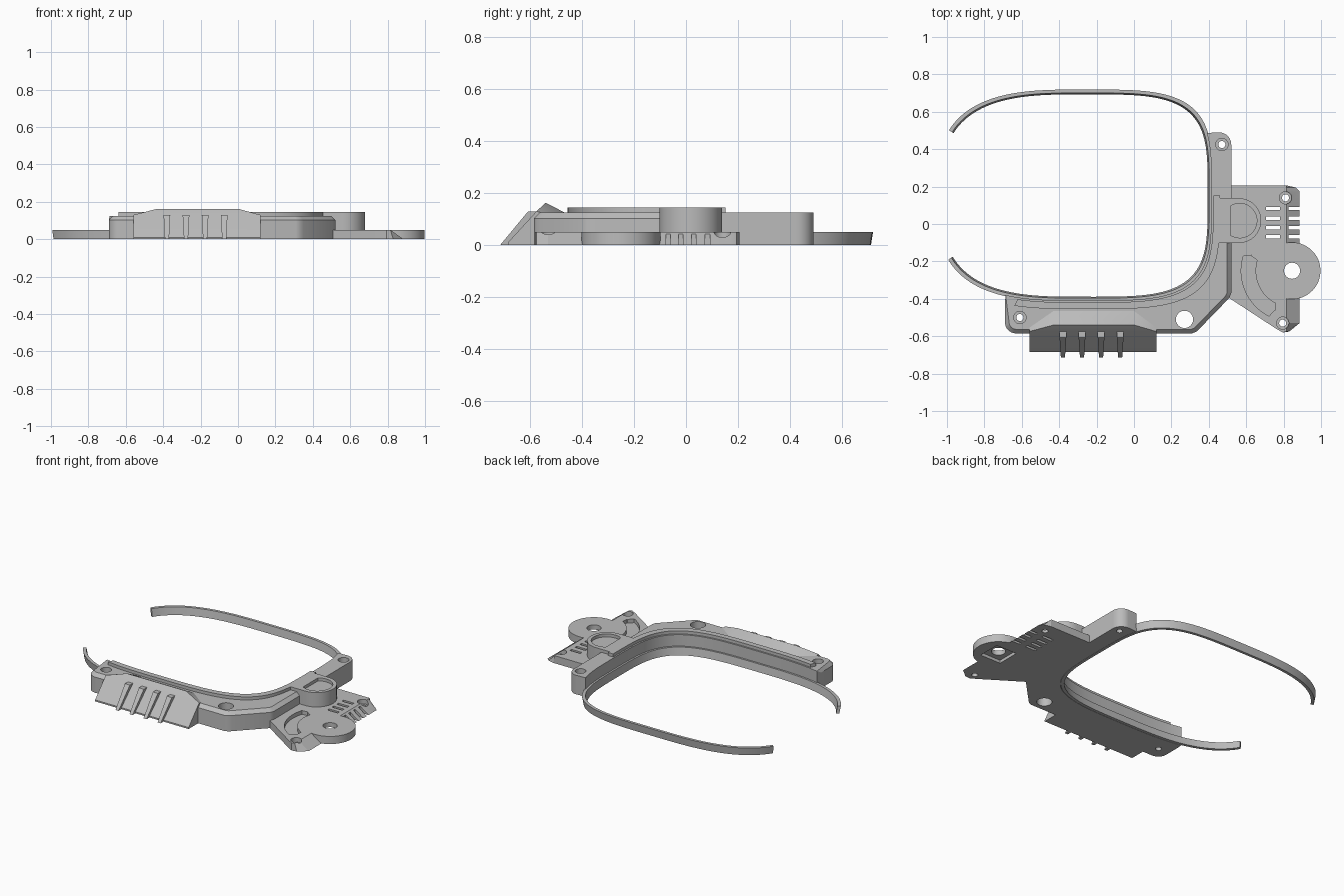
import bpy, bmesh
from math import sin, cos, radians, copysign
from mathutils import Vector

cube = bpy.data.objects.get("Cube")
if cube:
    bpy.data.objects.remove(cube)

grey = bpy.data.materials.new("grey plastic")
grey.use_nodes = True
GREY = (0.5, 0.5, 0.5, 1)
grey.diffuse_color = GREY
grey.node_tree.nodes["Principled BSDF"].inputs["Base Color"].default_value = GREY


def finish(name, bm):
    bmesh.ops.recalc_face_normals(bm, faces=bm.faces)
    mesh = bpy.data.meshes.new(name)
    bm.to_mesh(mesh)
    bm.free()
    mesh.materials.append(grey)
    ob = bpy.data.objects.new(name, mesh)
    bpy.context.collection.objects.link(ob)
    return ob


def loft(name, low, high, z0, z1, chamfer=None):
    """Solid between two matching outlines; chamfer = (first, last, width) on the top."""
    bm = bmesh.new()
    a = [bm.verts.new((x, y, z0)) for x, y in low]
    b = [bm.verts.new((x, y, z1)) for x, y in high]
    n = len(a)
    bm.faces.new(a)
    bm.faces.new(b)
    for i in range(n):
        j = (i + 1) % n
        bm.faces.new((a[i], a[j], b[j], b[i]))
    bmesh.ops.recalc_face_normals(bm, faces=bm.faces)
    if chamfer:
        first, last, width = chamfer
        edges = [bm.edges.get((b[i], b[i + 1])) for i in range(first, last)]
        bmesh.ops.bevel(bm, geom=edges, offset=width, segments=1, affect='EDGES')
    return finish(name, bm)


def prism(name, pts, z0, z1, **kw):
    return loft(name, pts, pts, z0, z1, **kw)


def arc(cx, cy, r, a0, a1, n=16):
    angles = [radians(a0 + (a1 - a0) * i / n) for i in range(n + 1)]
    return [(cx + r * cos(t), cy + r * sin(t)) for t in angles]


def disc(name, x, y, r, z0, z1, n=40):
    return prism(name, arc(x, y, r, 0, 360, n)[:-1], z0, z1)


def box(x0, x1, y0, y1):
    return [(x0, y0), (x1, y0), (x1, y1), (x0, y1)]


def opening(a0, a1, d=0.0, n=60):
    """Rounded opening curve, tighter corners on the +x half, offset by d."""
    pts = []
    for i in range(n + 1):
        t = radians(a0 + (a1 - a0) * i / n)
        c, s = cos(t), sin(t)
        a, p = (0.70, 3.9) if c > 0 else (0.775, 3.0)
        pts.append((-0.28 + (a + d) * copysign(abs(c) ** (2 / p), c),
                    0.152 + (0.567 + d) * copysign(abs(s) ** (2 / p), s)))
    return pts


def band(a0, a1, d0, d1, n=60):
    return opening(a0, a1, d0, n) + opening(a0, a1, d1, n)[::-1]


def cut(ob, *cutters):
    bpy.context.view_layer.objects.active = ob
    for c in cutters:
        mod = ob.modifiers.new("cut", 'BOOLEAN')
        mod.operation, mod.solver, mod.object = 'DIFFERENCE', 'EXACT', c
        bpy.ops.object.modifier_apply(modifier=mod.name)
        bpy.data.objects.remove(c)


def screw_hole(ob, x, y, top, depth, r=0.033):
    cut(ob, disc("bore", x, y, 0.019, -0.1, 0.3, 24),
        disc("counterbore", x, y, r, top - depth, top + 0.1, 24))


# Thin open ring, flaring outwards towards the top
loft("open_ring", band(-152, 151, -0.026, -0.008, 140),
     band(-152, 151, -0.018, 0.0, 140), 0, 0.05)

# Front frame, hugging the opening, with a chamfered outer edge
inner = opening(-112.6, 0, -0.006)
outer = [(0.52, 0.0), (0.52, -0.37), (0.51, -0.395), (0.35, -0.56), (0.335, -0.575),
         (0.31, -0.585), (-0.62, -0.585)] + arc(-0.63, -0.525, 0.06, 265, 180, 8) + [(-0.69, -0.42)]
frame = prism("front_frame", inner + outer, 0, 0.125,
              chamfer=(len(inner), len(inner + outer) - 1, 0.022))
screw_hole(frame, -0.61, -0.5, 0.125, 0.04)
cut(frame, disc("round_hole", 0.27, -0.51, 0.046, -0.1, 0.3))

# Side arm with a rounded end
arm = prism("side_arm", opening(-3, 21.4, -0.006, 24)
            + arc(0.455, 0.425, 0.065, 90, 0, 10) + [(0.52, -0.02)], 0, 0.125)
screw_hole(arm, 0.47, 0.425, 0.125, 0.04)

# Raised rim along the opening
prism("raised_rim", band(-107, 0, 0.004, 0.04), 0.1, 0.145)

# Rounded boss with a D-shaped recess
boss = prism("side_boss", [(0.435, 0.138)] + arc(0.56, 0.018, 0.12, 90, -90, 32)
             + [(0.435, -0.102)], 0, 0.145)
cut(boss, prism("recess", arc(0.565, 0.018, 0.092, 122, -122, 32), 0.125, 0.3))

# Front vent block
bm = bmesh.new()
for x_end, x_top in ((-0.56, -0.43), (0.12, 0.0)):
    for co in ((x_end, -0.685, 0), (x_end, -0.5, 0), (x_end, -0.685, 0.01),
               (x_end, -0.575, 0.13), (x_end, -0.555, 0.125),
               (x_top, -0.54, 0.163), (x_top, -0.465, 0.125)):
        bm.verts.new(co)
hull = bmesh.ops.convex_hull(bm, input=bm.verts)
bmesh.ops.delete(bm, geom=list({v for v in hull["geom_interior"] if isinstance(v, bmesh.types.BMVert)}),
                 context='VERTS')
bmesh.ops.dissolve_limit(bm, angle_limit=0.02, verts=bm.verts, edges=bm.edges)
finish("vent_block", bm)

# Slanted ribs on the block
for i in range(4):
    x = -0.38 + 0.102 * i
    loft("vent_rib_%d" % (i + 1), box(x - 0.011, x + 0.011, -0.715, -0.66),
         box(x - 0.018, x + 0.018, -0.607, -0.56), 0, 0.13)

# Low side plate whose far edge slopes down to the ground
low = [(0.45, 0.205), (0.82, 0.205), (0.865, 0.195), (0.885, 0.175), (0.885, -0.53),
       (0.83, -0.575), (0.795, -0.58), (0.76, -0.56), (0.5, -0.39), (0.45, -0.3)]
plate = loft("side_plate", low, [(min(x, 0.815), y) for x, y in low], 0, 0.05)
screw_hole(plate, 0.81, 0.14, 0.05, 0.03)
screw_hole(plate, 0.795, -0.53, 0.05, 0.03)
for y in (0.083, 0.03, -0.02, -0.068):
    for x0, x1 in ((0.705, 0.78), (0.825, 0.95)):
        cut(plate, prism("slot", box(x0, x1, y - 0.009, y + 0.009), -0.1, 0.2))
HUB = (0.845, -0.25)
cut(plate, prism("curved_groove", arc(*HUB, 0.272, 163, 243, 24)
                 + arc(*HUB, 0.232, 246, 247, 2) + arc(*HUB, 0.195, 243, 163, 24)
                 + arc(*HUB, 0.232, 160, 159, 2), 0.025, 0.2))

# Round hub with a through hole and a square pocket underneath
hub = disc("round_hub", *HUB, 0.152, 0, 0.05, 64)
for part in (plate, hub):
    cut(part, disc("hub_hole", *HUB, 0.043, -0.1, 0.2),
        prism("square_pocket", box(0.77, 0.92, -0.325, -0.175), -0.1, 0.02))

# Smooth the curved walls, keep the edges crisp
for ob in bpy.context.scene.objects:
    ob.select_set(ob.type == 'MESH')
bpy.context.view_layer.objects.active = hub
bpy.ops.object.shade_smooth_by_angle(angle=radians(25))
